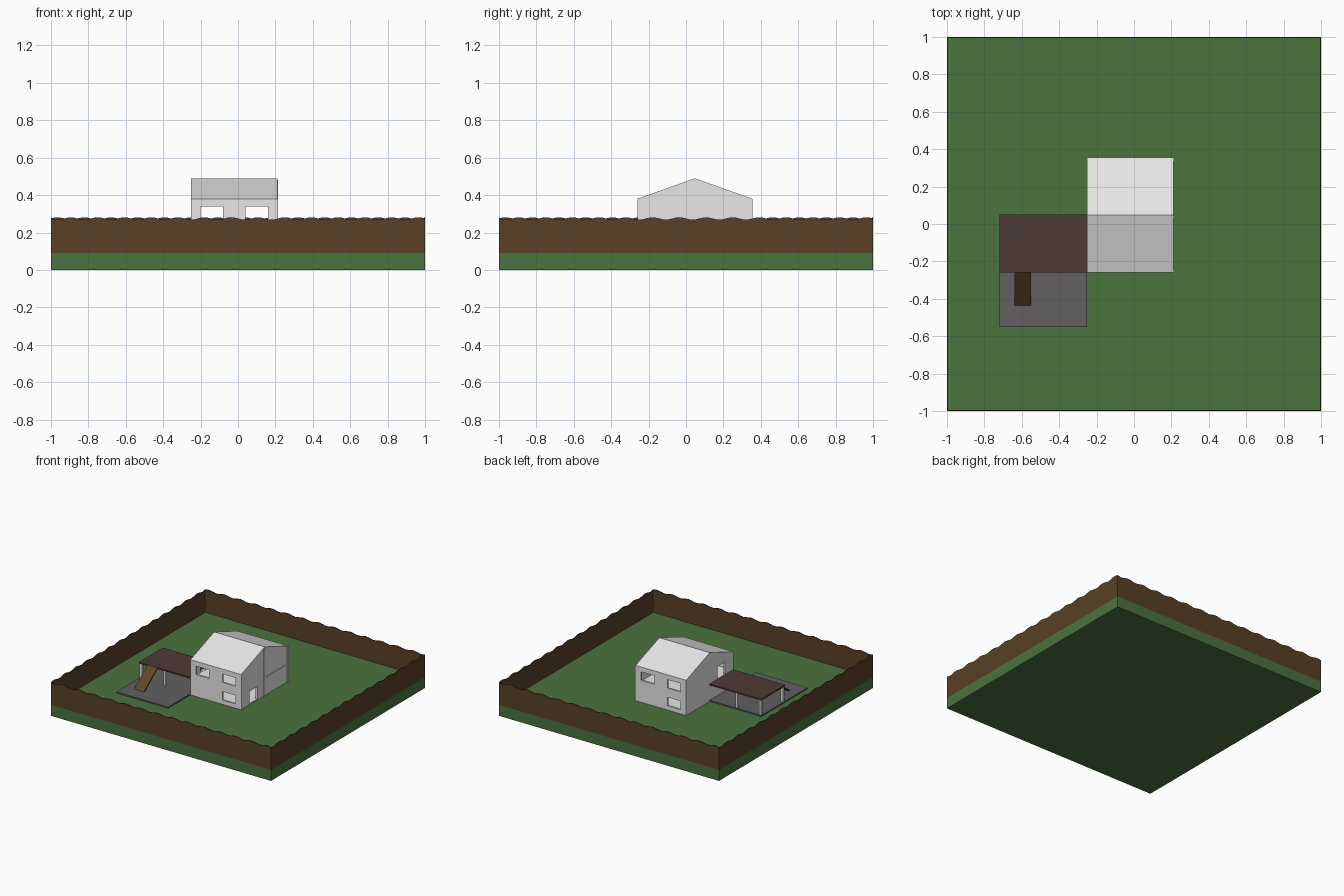
import bpy, bmesh, math
from mathutils import Matrix

if "Cube" in bpy.data.objects:
    bpy.data.objects.remove(bpy.data.objects["Cube"])


def material(name, r, g, b):
    m = bpy.data.materials.new(name)
    m.diffuse_color = (r, g, b, 1)
    m.use_nodes = True
    m.node_tree.nodes["Principled BSDF"].inputs["Base Color"].default_value = m.diffuse_color
    return m


GRASS = material("grass green", 0.069, 0.168, 0.048)
FENCE = material("fence brown", 0.10, 0.051, 0.019)
WHITE = material("plaster white", 0.8, 0.8, 0.8)
STONE = material("patio grey", 0.122, 0.118, 0.122)
DECK = material("deck brown", 0.078, 0.044, 0.034)
RAMP = material("ramp brown", 0.115, 0.062, 0.018)


def prism(name, profile, lo, hi, mat, axis="x"):
    """Extrude a 2D profile: (y, z) along x, or (x, z) along y."""
    bm = bmesh.new()
    if axis == "x":
        vs = [bm.verts.new((lo, a, b)) for a, b in profile]
        move = (hi - lo, 0, 0)
    else:
        vs = [bm.verts.new((a, lo, b)) for a, b in profile]
        move = (0, hi - lo, 0)
    face = bm.faces.new(vs)
    new = bmesh.ops.extrude_face_region(bm, geom=[face])["geom"]
    bmesh.ops.translate(bm, vec=move, verts=[v for v in new if isinstance(v, bmesh.types.BMVert)])
    bmesh.ops.recalc_face_normals(bm, faces=bm.faces)
    me = bpy.data.meshes.new(name)
    bm.to_mesh(me)
    bm.free()
    me.materials.append(mat)
    ob = bpy.data.objects.new(name, me)
    bpy.context.collection.objects.link(ob)
    return ob


def box(name, x0, x1, y0, y1, z0, z1, mat):
    return prism(name, [(y0, z0), (y1, z0), (y1, z1), (y0, z1)], x0, x1, mat)


# Ground slab
G = 0.09
box("ground", -1, 1, -1, 1, 0, G, GRASS)

# Four thin fence panels with a wavy top
WAVES, STEPS = 14, 8
n = WAVES * STEPS
top = [(1 - 2 * i / n, 0.275 + 0.006 * math.sin(2 * math.pi * i / STEPS)) for i in range(n + 1)]
for k, side in enumerate(("front", "right", "back", "left")):
    panel = prism(side + "_fence", [(-1, G), (1, G)] + top, -1, -0.994, FENCE, "y")
    panel.data.transform(Matrix.Rotation(k * math.pi / 2, 4, "Z"))

# House: solid gabled block, hollowed into two storeys
X0, X1, Y0, Y1 = -0.25, 0.21, -0.26, 0.355
EAVE, RIDGE, MID, FLOOR, T = 0.38, 0.49, 0.0475, 0.235, 0.015


def gable(t, z0):
    return [(Y0 + t, z0), (Y1 - t, z0), (Y1 - t, EAVE - t * 0.65),
            (MID, RIDGE - t), (Y0 + t, EAVE - t * 0.65)]


house = prism("house", gable(0, G), X0, X1, WHITE)
cutters = [
    box("lower_room", X0 + T, X1 - T, Y0 + T, Y1 - T, G + 0.008, FLOOR - 0.008, WHITE),
    prism("upper_room", gable(T, FLOOR), X0 + T, X1 - T, WHITE),
    # doors: right side below, left side above the deck
    box("right_door", X1 - 0.03, X1 + 0.03, -0.15, -0.05, G + 0.009, 0.20, WHITE),
    box("left_door", X0 - 0.03, X0 + 0.03, -0.15, -0.05, FLOOR + 0.002, 0.338, WHITE),
]
# windows as (centre x, wall y, bottom z)
for wx, wy, wz in ((-0.14, Y0, 0.27), (0.10, Y0, 0.27), (0.10, Y0, 0.125),
                   (-0.14, Y1, 0.27), (0.10, Y1, 0.27), (-0.14, Y1, 0.125)):
    cutters.append(box("window_hole", wx - 0.06, wx + 0.06, wy - 0.03, wy + 0.03, wz, wz + 0.07, WHITE))
bpy.context.view_layer.objects.active = house
for c in cutters:
    c.hide_render = True
    mod = house.modifiers.new("cut", "BOOLEAN")
    mod.operation, mod.solver, mod.object = "DIFFERENCE", "EXACT", c
    bpy.ops.object.modifier_apply(modifier=mod.name)
    bpy.data.objects.remove(c)

# Narrow trim strips on the right wall
for i, (a, b, h) in enumerate(((Y0, Y0 + 0.018, EAVE), (MID - 0.018, MID, RIDGE - 0.01),
                               (Y1 - 0.018, Y1, EAVE))):
    box("right_trim_%d" % i, X1, X1 + 0.005, a, b, G, h, WHITE)
box("right_floor_trim", X1, X1 + 0.003, MID, Y1, FLOOR - 0.004, FLOOR + 0.004, WHITE)

# Patio, raised deck and its posts
PX = -0.72
box("patio", PX, X0, -0.55, 0.05, G, 0.10, STONE)
box("deck", PX, X0, Y0, 0.05, 0.222, 0.234, DECK)
for px in (-0.705, -0.49):
    for py in (-0.245, 0.035):
        box("deck_post", px - 0.01, px + 0.01, py - 0.01, py + 0.01, 0.10, 0.222, WHITE)

# Sloping ramp from the deck to the patio
prism("ramp", [(Y0, 0.234), (-0.435, 0.10), (-0.42, 0.10), (Y0, 0.222)], -0.64, -0.55, RAMP)
